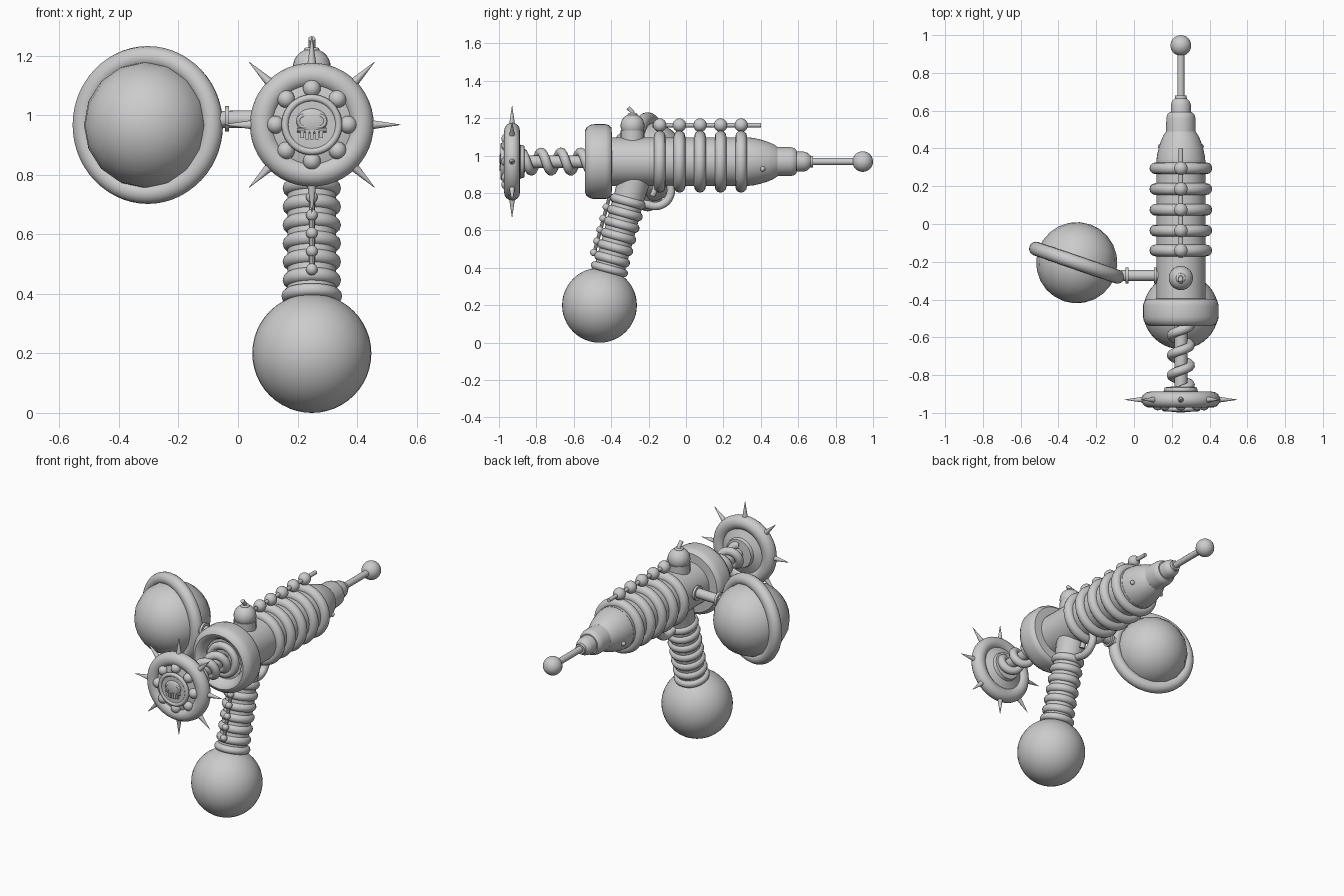
import bpy, math
from mathutils import Vector, Matrix

if "Cube" in bpy.data.objects:
    bpy.data.objects.remove(bpy.data.objects["Cube"])

CX, CZ = 0.248, 0.968          # barrel axis
Y = Vector((0, 1, 0))


def frame(loc, axis):
    q = Vector(axis).normalized().to_track_quat('Z', 'Y')
    return Matrix.Translation(loc) @ q.to_matrix().to_4x4()


def smooth(ob, angle=35):
    bpy.ops.object.select_all(action='DESELECT')
    ob.select_set(True)
    bpy.context.view_layer.objects.active = ob
    bpy.ops.object.shade_smooth_by_angle(angle=math.radians(angle))
    return ob


def finish(name, angle=35):
    ob = bpy.context.object
    ob.name = name
    return smooth(ob, angle)


def lathe(name, profile, loc, axis, n=40):
    """Revolve (height, radius) points about an axis, closing both ends."""
    verts, faces = [], []
    for h, r in profile:
        for i in range(n):
            a = 2 * math.pi * i / n
            verts.append((r * math.cos(a), r * math.sin(a), h))
    for k in range(len(profile) - 1):
        for i in range(n):
            j = (i + 1) % n
            faces.append((k * n + i, k * n + j, k * n + n + j, k * n + n + i))
    faces.append(tuple(reversed(range(n))))
    faces.append(tuple(range((len(profile) - 1) * n, len(profile) * n)))
    me = bpy.data.meshes.new(name)
    me.from_pydata(verts, [], faces)
    ob = bpy.data.objects.new(name, me)
    bpy.context.collection.objects.link(ob)
    ob.matrix_world = frame(loc, axis)
    return smooth(ob)


def rod(name, a, b, r, r2=None, n=20):
    a, b = Vector(a), Vector(b)
    return lathe(name, [(0, r), ((b - a).length, r if r2 is None else r2)], a, b - a, n)


def ball(name, loc, r, scale=(1, 1, 1), seg=24, rings=14, axis=None):
    bpy.ops.mesh.primitive_uv_sphere_add(radius=r, segments=seg, ring_count=rings)
    ob = finish(name, 60)
    ob.matrix_world = (frame(loc, axis) if axis else Matrix.Translation(loc)) @ Matrix.Diagonal((*scale, 1))
    return ob


def ring(name, loc, axis, R, r, n=40, m=12):
    bpy.ops.mesh.primitive_torus_add(major_radius=R, minor_radius=r, major_segments=n, minor_segments=m)
    ob = finish(name, 60)
    ob.matrix_world = frame(loc, axis)
    return ob


def tube(name, pts, r):
    cu = bpy.data.curves.new(name, 'CURVE')
    cu.dimensions, cu.bevel_depth, cu.bevel_resolution, cu.use_fill_caps = '3D', r, 3, True
    sp = cu.splines.new('POLY')
    sp.points.add(len(pts) - 1)
    for p, c in zip(sp.points, pts):
        p.co = (*c, 1)
    ob = bpy.data.objects.new(name, cu)
    bpy.context.collection.objects.link(ob)
    bpy.ops.object.select_all(action='DESELECT')
    ob.select_set(True)
    bpy.context.view_layer.objects.active = ob
    bpy.ops.object.convert(target='MESH')
    return finish(name, 50)


def axis_pt(y):
    return Vector((CX, y, CZ))


def around(y, R, a):
    return Vector((CX + R * math.sin(a), y, CZ + R * math.cos(a)))


# Barrel, rear drum and nose
O = axis_pt(0)
lathe("barrel", [(-.45, .13), (.34, .13)], O, Y)
lathe("rear_drum", [(-.49, .03), (-.49, .12), (-.515, .132), (-.535, .15), (-.54, .165), (-.532, .183),
                    (-.51, .197), (-.49, .2), (-.43, .2), (-.41, .194), (-.398, .18), (-.395, .12)], O, Y)
ring("drum_collar", axis_pt(-.5), Y, .085, .022)
lathe("nose", [(.32, .13), (.36, .127), (.40, .118), (.44, .105), (.47, .092), (.49, .078), (.49, .03)], O, Y)
lathe("nose_sleeve", [(.48, .078), (.56, .077), (.58, .072), (.592, .06), (.592, .03)], O, Y)
lathe("nose_tip", [(.58, .053), (.63, .053), (.65, .047), (.665, .032), (.68, .03), (.68, .015)], O, Y)
rod("antenna", axis_pt(.66), axis_pt(.93), .019)
ball("antenna_ball", axis_pt(.945), .055)
ring_ys = [-.14, -.035, .075, .185, .295]
for y in ring_ys:
    ring("barrel_ring", axis_pt(y), Y, .135, .031)
for s in (-1, 1):
    a = s * math.radians(110)
    ball("nose_rivet", around(.41, .115, a), .014, seg=12, rings=8)

# Beaded sight along the top
rod("sight_rod", (CX, -.18, 1.163), (CX, .40, 1.163), .012, n=12)
for y in ring_ys:
    ball("sight_bead", (CX, y, 1.163), .036, seg=18, rings=12)

# Top knob with leaning pin
rod("knob_base", (CX, -.286, 1.07), (CX, -.286, 1.135), .064)
ball("knob", (CX, -.286, 1.16), .064)
ring("knob_collar", (CX, -.286, 1.22), (0, 0, 1), .018, .008, 20, 8)
tube("knob_pin", [(CX, -.28, 1.2), (CX, -.288, 1.235), (CX, -.31, 1.257)], .012)

# Coiled rear plunger
rod("plunger_rod", axis_pt(-.92), axis_pt(-.46), .034)
coil = []
for i in range(97):
    t = i / 96
    coil.append(around(-.88 + .38 * t, .05, t * 3.6 * 2 * math.pi))
tube("plunger_coil", coil, .025)

# Spiked rear wheel
lathe("wheel_plate", [(-.965, .10), (-.95, .145), (-.91, .145), (-.885, .09), (-.865, .085), (-.86, .04)], O, Y)
ring("wheel_rim", axis_pt(-.93), Y, .166, .042, 48, 16)
for i in range(8):
    a = i * math.pi / 4
    rod("wheel_spike", around(-.93, .19, a), around(-.93, .298, a), .017, .0008, 12)
    ball("wheel_bead", around(-.957, .122, a), .03, seg=16, rings=10)
lathe("medallion", [(-.985, .088), (-.94, .1)], O, Y)
ring("medallion_rim", axis_pt(-.98), Y, .09, .012)

# Skull relief on the medallion
ball("skull_head", (CX, -.984, CZ + .012), .05, (1.05, .28, .85))
for s in (-1, 1):
    ring("skull_eye", (CX + s * .026, -.99, CZ + .012), Y, .019, .006, 20, 8)
for i in range(5):
    x = CX + (i - 2) * .016
    bpy.ops.mesh.primitive_cube_add(size=1, location=(x, -.987, CZ - .034))
    tooth = finish("skull_tooth")
    tooth.scale = (.012, .018, .032 if i in (1, 2, 3) else .022)
rod("skull_jaw", (CX - .05, -.986, CZ - .018), (CX + .05, -.986, CZ - .018), .008, n=10)

# Raked grip with coils and ball foot
foot = Vector((CX, -.4625, .2))
up = Vector((0, .265, .964)).normalized()
back = Vector((0, -up.z, up.y))


def grip_pt(d, off=0):
    return foot + up * d + back * off


lathe("grip", [(.1, .082), (.6, .082), (.66, .085), (.74, .092)], foot, up, 32)
ball("grip_ball", foot, .2, seg=40, rings=24)
ring("grip_base_ring", grip_pt(.20), up, .08, .022)
for i in range(6):
    ring("grip_ring", grip_pt(.255 + i * .064), up, .073, .025, 32)
rod("grip_chain_rod", grip_pt(.26, .102), grip_pt(.57, .102), .010, n=10)
for i in range(5):
    ball("grip_chain_bead", grip_pt(.264 + i * .063, .104), .02, seg=14, rings=10)

# Trigger guard and trigger
guard = [(CX, -.165 + .085 * math.cos(a), .815 + .085 * math.sin(a))
         for a in [math.radians(35 - 150 * i / 16) for i in range(17)]]
tube("trigger_guard", guard + [(CX, -.25, .745)], .023)
tube("trigger", [(CX, -.17, .86), (CX, -.165, .82), (CX, -.18, .785)], .016)

# Side arm carrying the ringed ball
rod("arm", (.16, -.273, .99), (-.07, -.273, .985), .029)
for x in (-.037, .112):
    rod("arm_flange", (x - .007, -.273, .988), (x + .007, -.273, .988), .043)
tilt = math.radians(19)
n = (math.sin(tilt), math.cos(tilt), 0)
planet = (-.303, -.205, .967)
ball("side_ball", planet, .215, seg=16, rings=12, axis=n)
ring("side_ball_ring", planet, n, .228, .037, 56, 16)
